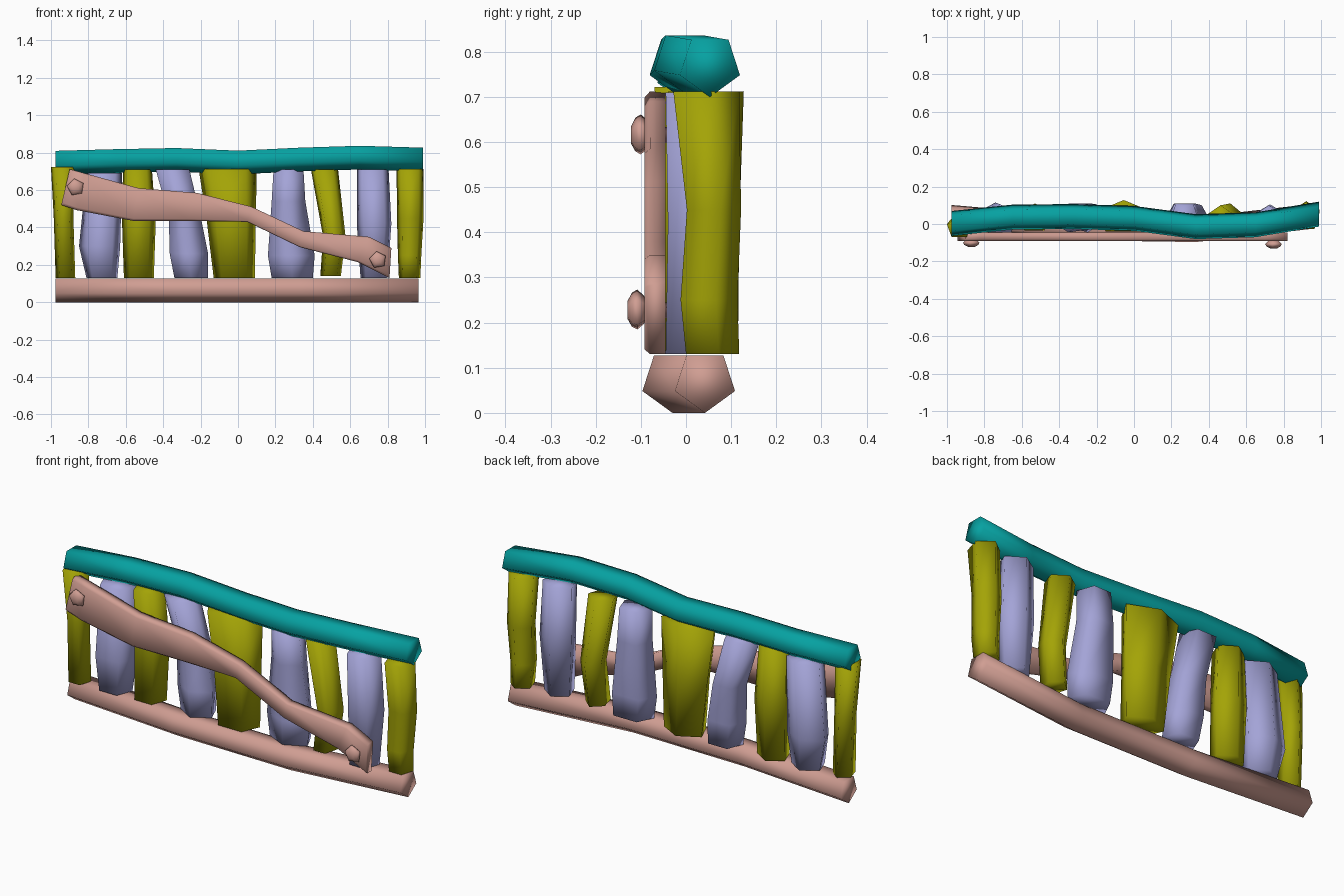
import bpy, bmesh, math
from mathutils import Vector

cube = bpy.data.objects.get("Cube")
if cube:
    bpy.data.objects.remove(cube, do_unlink=True)


def material(name, rgb):
    m = bpy.data.materials.new(name)
    m.use_nodes = True
    m.diffuse_color = (*rgb, 1)
    bsdf = next(n for n in m.node_tree.nodes if n.type == 'BSDF_PRINCIPLED')
    bsdf.inputs["Base Color"].default_value = (*rgb, 1)
    return m


teal = material("teal", (0.002, 0.36, 0.36))
olive = material("olive", (0.37, 0.37, 0.002))
pink = material("dusty_pink", (0.63, 0.34, 0.29))
lavender = material("lavender", (0.37, 0.37, 0.68))


def loft(name, rings, mat):
    """Skin a list of equal rings and shade the whole part smooth."""
    bm = bmesh.new()
    loops = [[bm.verts.new(p) for p in ring] for ring in rings]
    n = len(loops[0])
    for a, b in zip(loops, loops[1:]):
        for i in range(n):
            j = (i + 1) % n
            bm.faces.new((a[i], a[j], b[j], b[i]))
    bm.faces.new(loops[0][::-1])
    bm.faces.new(loops[-1])
    for f in bm.faces:
        f.smooth = True
    bmesh.ops.recalc_face_normals(bm, faces=bm.faces)
    mesh = bpy.data.meshes.new(name)
    bm.to_mesh(mesh)
    bm.free()
    mesh.materials.append(mat)
    obj = bpy.data.objects.new(name, mesh)
    bpy.context.collection.objects.link(obj)


def pentagon(apex):
    """Unit pentagon with its first corner at the given angle in degrees."""
    angles = [math.radians(apex + 72 * i) for i in range(5)]
    return [(math.cos(a), math.sin(a)) for a in angles]


def rail(name, path, mat, radius=0.07):
    rings = [[(x, y + radius * u, z + radius * v) for u, v in pentagon(-90)]
             for x, y, z in path]
    loft(name, rings, mat)


def slat(name, sections, mat, apex=90):
    """Pentagonal post; each section is height, left, right, front, back."""
    pts = pentagon(apex)
    us, vs = [p[0] for p in pts], [p[1] for p in pts]

    def fit(t, vals, lo, hi):
        return lo + (t - min(vals)) / (max(vals) - min(vals)) * (hi - lo)

    rings = [[(fit(u, us, x0, x1), fit(v, vs, y0, y1), z) for u, v in pts]
             for z, x0, x1, y0, y1 in sections]
    loft(name, rings, mat)


# Wavy horizontal rails
rail("bottom_rail", [(-0.975, 0.035, 0.07), (-0.33, -0.02, 0.07),
                     (0.33, -0.03, 0.07), (0.965, 0.042, 0.07)], pink)
rail("top_rail", [(-0.975, 0.003, 0.753), (-0.65, 0.037, 0.762), (-0.33, 0.04, 0.768),
                  (0, 0.03, 0.754), (0.33, -0.014, 0.77), (0.65, -0.004, 0.78),
                  (0.99, 0.053, 0.77)], teal)

# Crooked upright slats
slat("end_slat_right", [(0.13, -0.975, -0.87, -0.05, 0.06), (0.45, -0.985, -0.88, -0.045, 0.06),
                        (0.722, -1.0, -0.87, -0.07, 0.04)], olive)
slat("slat_2", [(0.13, -0.81, -0.645, -0.045, 0.095), (0.3, -0.85, -0.63, -0.035, 0.115),
                (0.69, -0.81, -0.62, -0.045, 0.105)], lavender)
slat("slat_3", [(0.13, -0.61, -0.45, -0.035, 0.1), (0.43, -0.62, -0.44, -0.025, 0.11),
                (0.71, -0.615, -0.46, -0.035, 0.1)], olive)
slat("slat_4", [(0.13, -0.34, -0.16, -0.045, 0.095), (0.26, -0.365, -0.16, -0.04, 0.105),
                (0.46, -0.37, -0.2, -0.035, 0.11), (0.71, -0.44, -0.26, -0.045, 0.1)],
     lavender, -90)
slat("middle_slat", [(0.13, -0.13, 0.09, -0.04, 0.115), (0.42, -0.165, 0.095, -0.035, 0.118),
                     (0.712, -0.21, 0.1, -0.04, 0.128)], olive)
slat("slat_6", [(0.13, 0.18, 0.4, -0.045, 0.095), (0.25, 0.16, 0.41, -0.04, 0.1),
                (0.54, 0.18, 0.36, -0.035, 0.11), (0.71, 0.19, 0.35, -0.045, 0.1)],
     lavender, -90)
slat("slat_7", [(0.14, 0.44, 0.55, -0.03, 0.1), (0.35, 0.455, 0.575, -0.02, 0.11),
                (0.71, 0.39, 0.535, -0.03, 0.1)], olive)
slat("slat_8", [(0.13, 0.655, 0.8, -0.045, 0.09), (0.42, 0.635, 0.82, -0.04, 0.105),
                (0.71, 0.635, 0.805, -0.045, 0.1)], lavender)
slat("end_slat_left", [(0.13, 0.86, 0.975, 0.0, 0.118), (0.25, 0.855, 0.98, -0.012, 0.114),
                       (0.45, 0.85, 0.992, 0.002, 0.122), (0.712, 0.848, 0.992, -0.028, 0.118)],
     olive)

# Diagonal brace: top edge point and bottom edge point per station
stations = [((-0.9, 0.712), (-0.945, 0.52)), ((-0.82, 0.69), (-0.86, 0.492)),
            ((-0.53, 0.61), (-0.56, 0.435)), ((-0.22, 0.585), (-0.27, 0.435)),
            ((0.07, 0.512), (0.05, 0.43)), ((0.35, 0.38), (0.33, 0.295)),
            ((0.7, 0.35), (0.64, 0.215)), ((0.82, 0.29), (0.81, 0.13))]
section = [(0, -0.08), (0.07, -0.092), (0.93, -0.092), (1, -0.08), (1, -0.045), (0, -0.045)]
rings = []
for top, bottom in stations:
    edge = [Vector(top).lerp(Vector(bottom), f) for f, _ in section]
    rings.append([(p.x, y, p.y) for p, (_, y) in zip(edge, section)])
loft("diagonal_brace", rings, pink)

# Pentagonal pegs through the brace: depth and radius of each ring
profile = [(-0.03, 0.018), (-0.078, 0.02), (-0.086, 0.034), (-0.1, 0.047),
           (-0.112, 0.04), (-0.122, 0.02)]
for name, x, z, shift in (("upper_peg", -0.868, 0.615, 0), ("lower_peg", 0.748, 0.227, -0.008)):
    loft(name, [[(x + r * u, y + shift, z + r * v) for u, v in pentagon(100)]
                for y, r in profile], pink)
